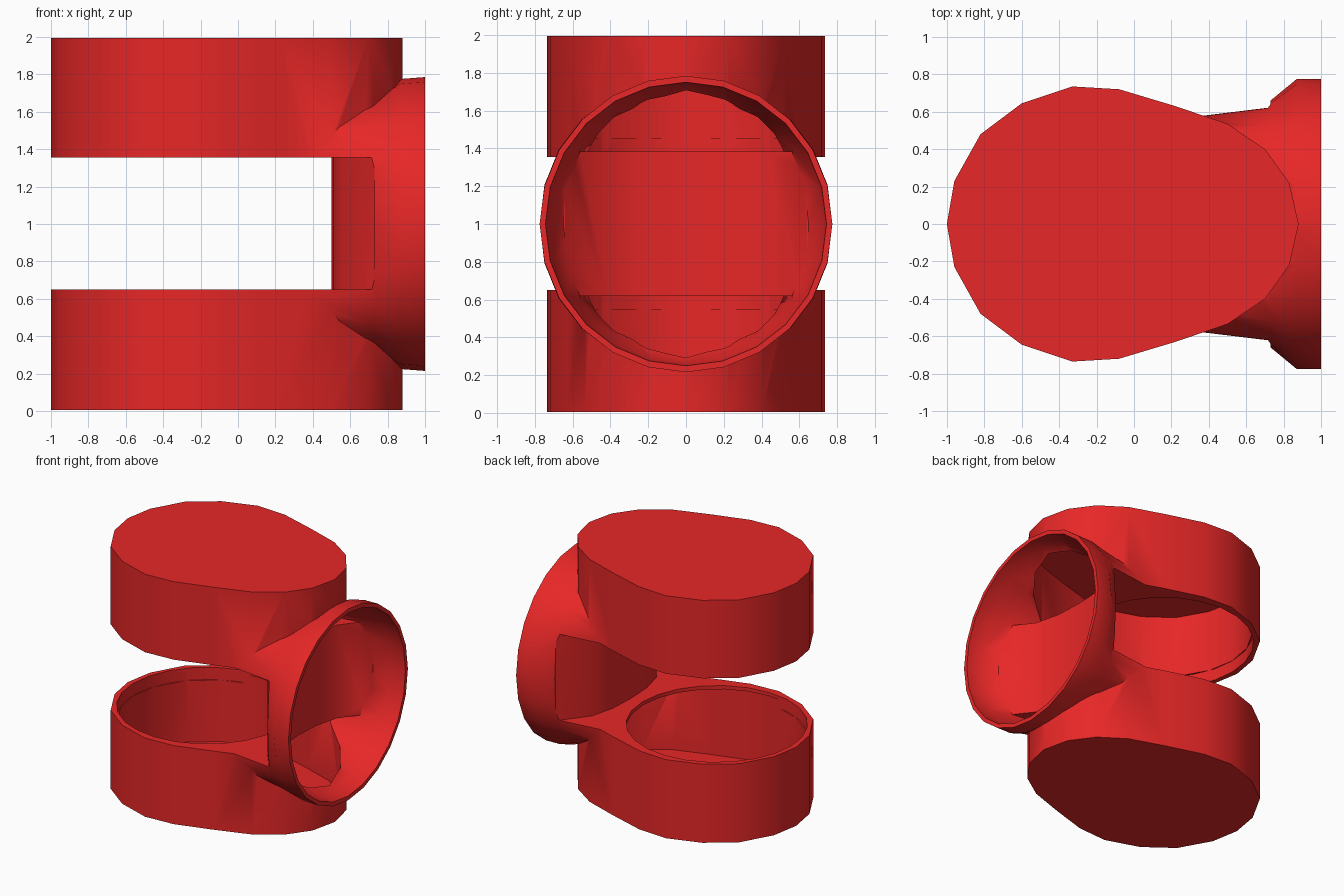
import bpy, bmesh, math

if "Cube" in bpy.data.objects:
    bpy.data.objects.remove(bpy.data.objects["Cube"])

def new_obj(name, rings):
    """Closed solid lofted through equal-length rings of 3D points."""
    bm = bmesh.new()
    vs = [[bm.verts.new(p) for p in r] for r in rings]
    n = len(rings[0])
    for a, b in zip(vs, vs[1:]):
        for i in range(n):
            j = (i + 1) % n
            bm.faces.new((a[i], a[j], b[j], b[i]))
    bm.faces.new(vs[0])
    bm.faces.new(vs[-1])
    bmesh.ops.recalc_face_normals(bm, faces=bm.faces)
    me = bpy.data.meshes.new(name)
    bm.to_mesh(me)
    bm.free()
    ob = bpy.data.objects.new(name, me)
    bpy.context.collection.objects.link(ob)
    return ob

def prism(name, pts, z0, z1):
    return new_obj(name, [[(x, y, z) for x, y in pts] for z in (z0, z1)])

def section(x, ry, rz, power, n=24):
    """Superellipse ring across the x axis, centred at z = 1."""
    ring = []
    for i in range(n):
        t = 2 * math.pi * i / n
        c, s = math.cos(t), math.sin(t)
        ring.append((x, ry * math.copysign(abs(c) ** (2 / power), c),
                     1 + rz * math.copysign(abs(s) ** (2 / power), s)))
    return ring

def boolean(ob, other, op):
    m = ob.modifiers.new("bool", 'BOOLEAN')
    m.object, m.operation, m.solver = other, op, 'EXACT'
    bpy.context.view_layer.update()
    dg = bpy.context.evaluated_depsgraph_get()
    me = bpy.data.meshes.new_from_object(ob.evaluated_get(dg))
    ob.modifiers.clear()
    ob.data = me
    bpy.data.objects.remove(other)

# Teardrop plan of the two cups (one half, mirrored in y)
half = [(-1, 0), (-.96, .23), (-.82, .48), (-.6, .645), (-.33, .735), (-.08, .72),
        (.22, .63), (.5, .535), (.7, .40), (.83, .22), (.88, 0)]
plan = half + [(x, -y) for x, y in half[-2:0:-1]]
inner_plan = [(-.06 + (x + .06) * .95, y * .935) for x, y in plan]

# Rounded back wall that separates the cups
wall = [(.73, 2), (.73, .64), (.56, .42), (.51, .22), (.5, 0)]
wall = [(-2, 2)] + wall + [(x, -y) for x, y in wall[-2::-1]] + [(-2, -2)]

def body(name, pts, z0, z1, t, x_end, gap0, gap1):
    """Cups joined to the flared side mouth, with the gap between cups removed."""
    ob = prism(name, pts, z0, z1)
    mouth = new_obj("mouth", [section(.2 + t, .605 - t, .60 - t, 3),
                              section(.73, .66 - t, .68 - t, 3),
                              section(.87, .775 - t * .9, .775 - t * .9, 2.05),
                              section(x_end, .775 - t * .6, .785 - t * .6, 2)])
    boolean(ob, mouth, 'UNION')
    gap = prism("gap", [(x + t * .9, y) for x, y in wall], gap0, gap1)
    boolean(ob, gap, 'DIFFERENCE')
    return ob

# Outer skin minus the hollow inside
shell = body("double_cup_fitting", plan, 0.005, 1.995, 0, 1, .65, 1.355)
hollow = body("hollow", inner_plan, .045, 1.955, .045, 1.06, .62, 1.385)
boolean(shell, hollow, 'DIFFERENCE')

# Round openings of both cups, facing each other
ring = [(-.28 + .675 * math.cos(2 * math.pi * i / 24), .675 * math.sin(2 * math.pi * i / 24))
        for i in range(24)]
boolean(shell, prism("opening", ring, .55, 1.45), 'DIFFERENCE')

# Soft worn edges and smooth shading
red = bpy.data.materials.new("red")
red.diffuse_color = (.8, .02, .02, 1)
red.use_nodes = True
red.node_tree.nodes["Principled BSDF"].inputs["Base Color"].default_value = red.diffuse_color
shell.data.materials.clear()
shell.data.materials.append(red)
for p in shell.data.polygons:
    p.material_index = 0
bpy.context.view_layer.objects.active = shell
shell.select_set(True)
bpy.ops.object.shade_smooth_by_angle(angle=math.radians(45))
